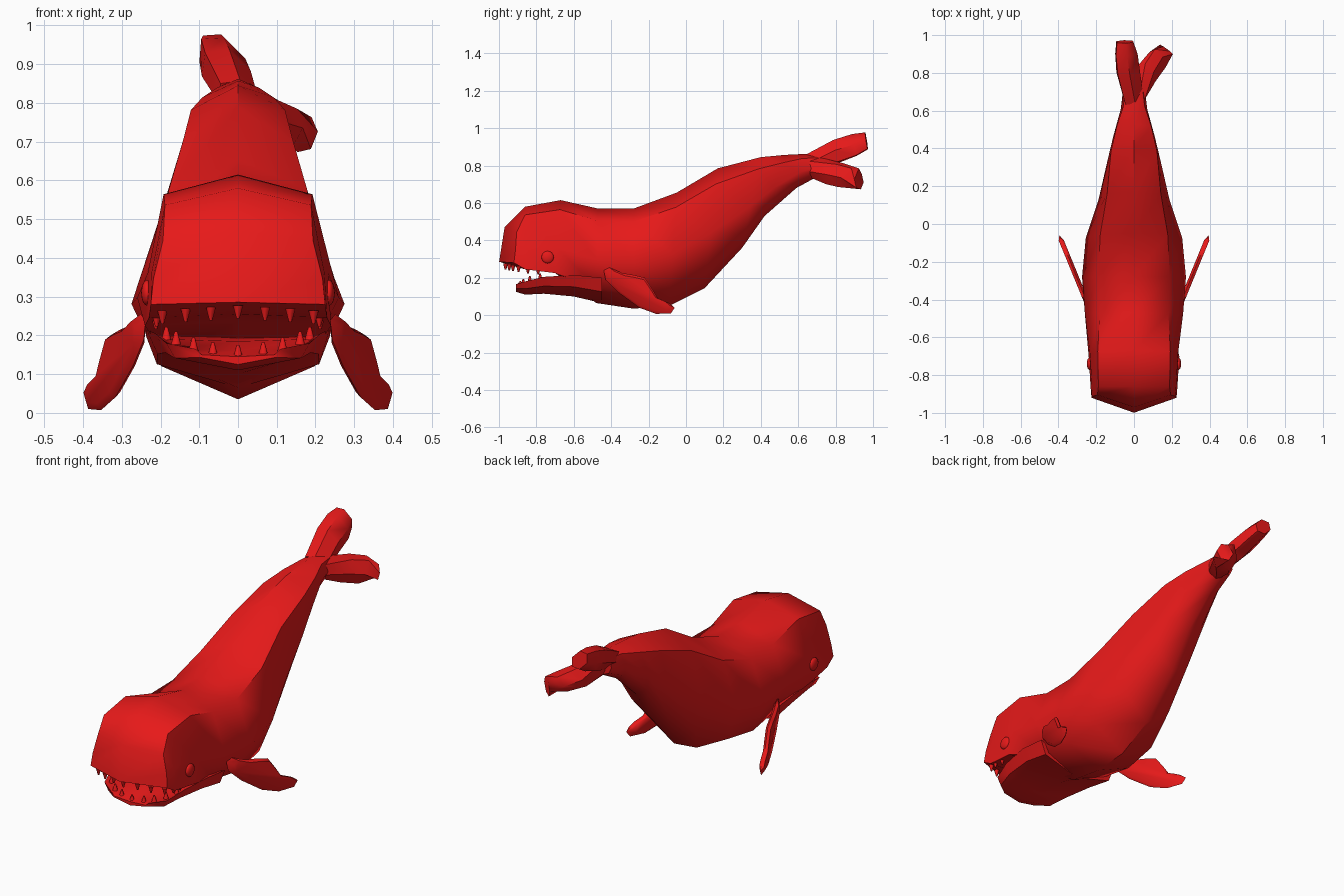
import bpy, bmesh, math
from mathutils import Vector

if "Cube" in bpy.data.objects:
    bpy.data.objects.remove(bpy.data.objects["Cube"])

red = bpy.data.materials.new("red")
red.diffuse_color = (0.8, 0.01, 0.01, 1)
red.use_nodes = True
red.node_tree.nodes["Principled BSDF"].inputs["Base Color"].default_value = red.diffuse_color


def finish(ob, angle=50):
    ob.data.materials.append(red)
    bpy.ops.object.select_all(action='DESELECT')
    ob.select_set(True)
    bpy.context.view_layer.objects.active = ob
    bpy.ops.object.shade_smooth_by_angle(angle=math.radians(angle))
    return ob


def mesh_object(name, bm, angle=50):
    bmesh.ops.recalc_face_normals(bm, faces=bm.faces)
    me = bpy.data.meshes.new(name)
    bm.to_mesh(me)
    bm.free()
    ob = bpy.data.objects.new(name, me)
    bpy.context.collection.objects.link(ob)
    return finish(ob, angle)


def loft(name, rings, angle=50):
    """Skin closed rings; each end is capped by two halves, split on the centre line."""
    bm = bmesh.new()
    vs = [[bm.verts.new(p) for p in r] for r in rings]
    n = len(vs[0])
    for a, b in zip(vs, vs[1:]):
        for i in range(n):
            j = (i + 1) % n
            bm.faces.new((a[i], a[j], b[j], b[i]))
    for r in (vs[0], vs[-1]):
        bm.faces.new(r[:n // 2 + 1])
        bm.faces.new(r[n // 2:] + r[:1])
    return mesh_object(name, bm, angle)


def mirrored(half):
    """Half ring from top centre to bottom centre -> full ring."""
    return half + [Vector((-p.x, p.y, p.z)) for p in half[-2:0:-1]]


# Body: top (y, z), bottom (y, z), half width, shoulder width ratio, is head
body = [
    (-.97, .47, -1.0, .28, .225, .86, True),
    (-.86, .58, -.86, .245, .23, .82, True),
    (-.67, .615, -.70, .225, .24, .80, True),
    (-.47, .57, -.48, .065, .26, .70, False),
    (-.28, .57, -.28, .035, .275, .69, False),
    (-.05, .655, -.09, .05, .255, .70, False),
    (.17, .785, .10, .145, .187, .76, False),
    (.40, .845, .30, .36, .138, .88, False),
    (.53, .857, .42, .53, .108, .85, False),
    (.63, .862, .59, .68, .07, .80, False),
    (.71, .855, .71, .745, .058, .80, False)]
rings = []
for k, (ty, tz, by, bz, w, sh, head) in enumerate(body):
    top, bot = Vector((0, ty, tz)), Vector((0, by, bz))
    if head:
        shape = [(0, 1), (sh, .87), (.97, .35), (1, 0), (0, .03)]
    else:
        shape = [(0, 1), (sh, .87), (1, .46), (.72, .16), (0, 0)]
    back = .08 if k == 0 else 0
    rings.append(mirrored([bot.lerp(top, t) + Vector((f * w, back * f, 0)) for f, t in shape]))
loft("body", rings)

# Lower jaw: y, half width, lip z, bottom z
jaw = [(-.91, .11, .165, .125), (-.86, .185, .18, .11), (-.76, .213, .205, .115),
       (-.60, .236, .215, .10), (-.45, .238, .20, .065)]
loft("lower_jaw", [mirrored([Vector((0, y, l - .02)), Vector((w * .85, y, l - .015)),
                             Vector((w, y, l)), Vector((w * .88, y, l * .45 + b * .55)),
                             Vector((0, y, b))]) for y, w, l, b in jaw])

# Tail flukes: centre, half chord vector, half thickness
flukes = {
    "upper_fluke": [((.0, .66, .81), (-.045, -.03, .04), .04),
                    ((-.03, .80, .875), (-.055, -.01, .055), .05),
                    ((-.04, .90, .91), (-.055, -.01, .055), .045),
                    ((-.048, .965, .932), (-.042, -.005, .042), .035)],
    "lower_fluke": [((.01, .66, .80), (-.02, -.03, -.05), .04),
                    ((.07, .80, .755), (.01, -.05, -.055), .05),
                    ((.125, .87, .735), (.015, -.055, -.05), .045),
                    ((.172, .925, .718), (-.018, .01, -.045), .035)]}
for name, path in flukes.items():
    pts = [Vector(p[0]) for p in path]
    axis = (pts[-1] - pts[0]).normalized()
    rings = []
    for c, (_, chord, th) in zip(pts, path):
        ch = Vector(chord)
        nrm = axis.cross(ch).normalized() * th
        rings.append([c + ch, c + ch * .5 + nrm, c - ch * .5 + nrm,
                      c - ch, c - ch * .5 - nrm, c + ch * .5 - nrm])
    loft(name, rings)

# Flippers: flat outlines (y, z), leaning outwards to the rear
outline = [(-.44, .24), (-.41, .255), (-.34, .225), (-.28, .215), (-.22, .20), (-.18, .14),
           (-.15, .09), (-.09, .065), (-.06, .04), (-.08, .01), (-.16, .007),
           (-.25, .04), (-.36, .12), (-.43, .19)]
for s, side in ((1, "right"), (-1, "left")):
    bm = bmesh.new()
    mid = Vector((s * .33, -.24, .125))
    edge = [Vector((s * (.247 + (y + .42) * .41), y, z)) for y, z in outline]
    n = len(edge)
    rim = [bm.verts.new(p) for p in edge]
    for off in (.014, -.014):
        inner = [bm.verts.new(p.lerp(mid, .15) + Vector((off, 0, 0))) for p in edge]
        for i in range(n):
            j = (i + 1) % n
            bm.faces.new((rim[i], rim[j], inner[j], inner[i]))
        bm.faces.new(inner)
    mesh_object(side + "_flipper", bm)

    # Eyes
    bpy.ops.mesh.primitive_uv_sphere_add(segments=16, ring_count=8, radius=.033,
                                         location=(s * .235, -.74, .31))
    eye = bpy.context.object
    eye.name = side + "_eye"
    eye.scale = (.45, 1, 1)
    finish(eye)


# Teeth: one half of each row, mirrored
def tooth(name, x, y, z, up):
    bpy.ops.mesh.primitive_cone_add(vertices=8, radius1=.013, radius2=.004, depth=.034,
                                    location=(x, y, z), rotation=(0 if up else math.pi, 0, 0))
    ob = bpy.context.object
    ob.name = name
    finish(ob)


upper = [(0, -.965, .26), (.07, -.945, .256), (.135, -.925, .252), (.195, -.895, .247),
         (.21, -.845, .24), (.212, -.79, .234)]
lower = [(0, -.892, .158), (.065, -.885, .165), (.115, -.87, .177),
         (.16, -.835, .193), (.185, -.78, .205)]
for row, up in ((upper, False), (lower, True)):
    for x, y, z in row:
        for sx in ((x, -x) if x else (0,)):
            tooth("lower_tooth" if up else "upper_tooth", sx, y, z, up)
